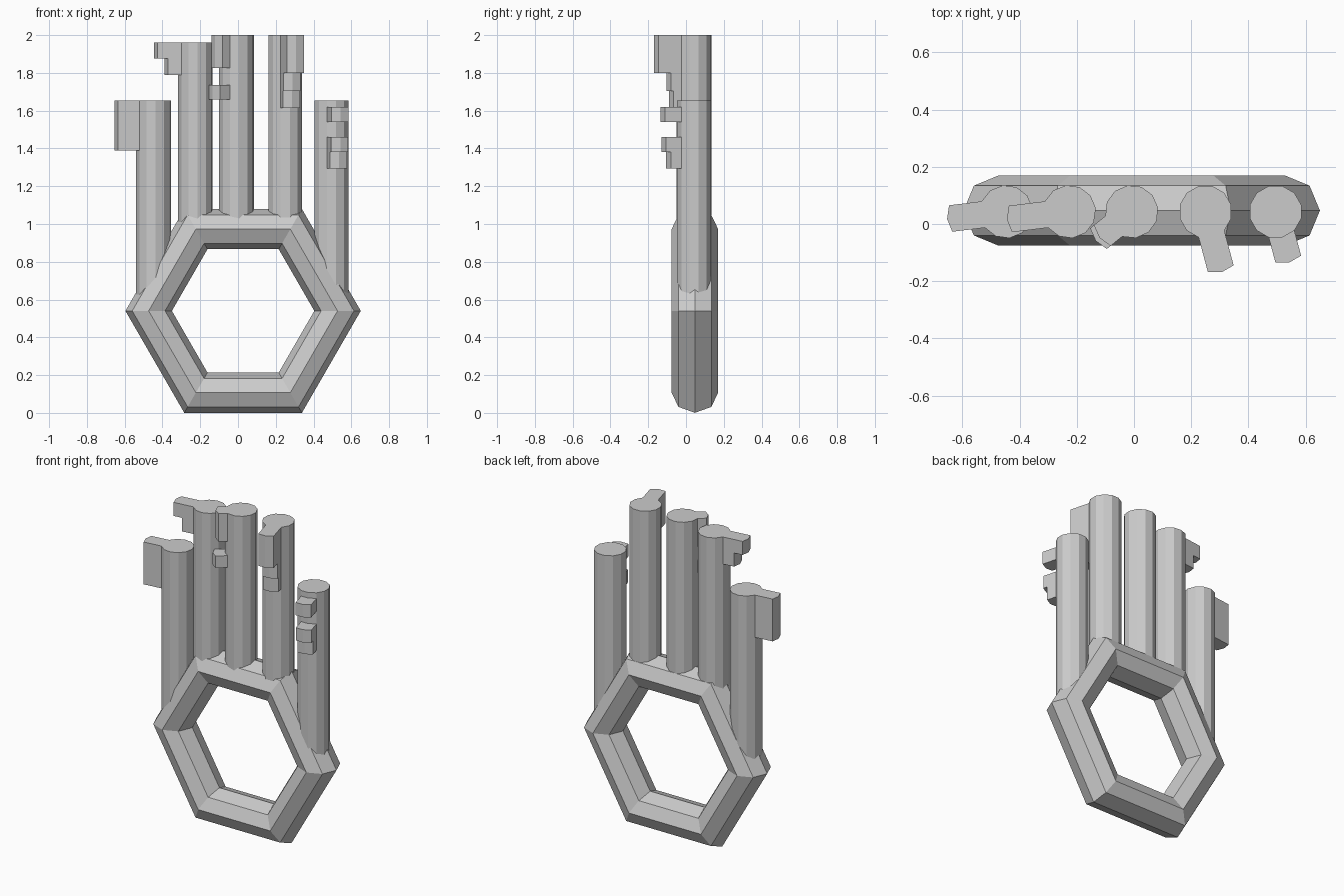
import bpy, bmesh
from math import cos, sin, pi, radians

if "Cube" in bpy.data.objects:
    bpy.data.objects.remove(bpy.data.objects["Cube"])

R, SIDES, Y = 0.093, 12, 0.043   # shaft radius, sides, depth position

# Six-sided ring with octagonal section, standing upright
bpy.ops.mesh.primitive_torus_add(major_segments=6, minor_segments=8,
                                 major_radius=0.5, minor_radius=0.123,
                                 location=(0.027, 0.047, 0.54),
                                 rotation=(pi / 2, 0, 0))
bpy.context.object.name = "key_ring"


def make_key(name, x, bottom, top, angle, teeth):
    """12-sided shaft; each tooth (z0, z1, reach) pushes two side faces outward."""
    bm = bmesh.new()
    a0 = radians(angle)

    def pt(k, z, push=0.0):
        a = a0 + k * 2 * pi / SIDES
        return bm.verts.new((R * cos(a) + push * cos(a0),
                             R * sin(a) + push * sin(a0), z))

    # horizontal bands along the shaft
    levels = sorted({bottom, top} | {z for t in teeth for z in t[:2]})
    bands = []
    for z0, z1 in zip(levels, levels[1:]):
        push = max([t[2] - R for t in teeth if t[0] <= z0 and t[1] >= z1], default=0)
        bands.append((z0, z1, push))
        for k in range(-1, SIDES - 1):
            p = push if k < 1 else 0
            bm.faces.new((pt(k, z0, p), pt(k + 1, z0, p), pt(k + 1, z1, p), pt(k, z1, p)))
        if push:  # tooth flanks
            for k in (-1, 1):
                bm.faces.new((pt(k, z0), pt(k, z0, push), pt(k, z1, push), pt(k, z1)))

    # ledges where the reach changes
    pushes = [0] + [b[2] for b in bands] + [0]
    for z, lo, hi in zip(levels, pushes, pushes[1:]):
        if lo != hi:
            for k in (-1, 0):
                bm.faces.new((pt(k, z, lo), pt(k + 1, z, lo), pt(k + 1, z, hi), pt(k, z, hi)))

    # end caps
    for z in (bottom, top):
        bm.faces.new([pt(k, z) for k in range(SIDES)])
    bmesh.ops.remove_doubles(bm, verts=bm.verts, dist=1e-5)
    bmesh.ops.recalc_face_normals(bm, faces=bm.faces)
    me = bpy.data.meshes.new(name)
    bm.to_mesh(me)
    bm.free()
    ob = bpy.data.objects.new(name, me)
    ob.location = (x, Y, 0)
    bpy.context.collection.objects.link(ob)


# Five keys fanned across the ring, left to right
make_key("key_outer_left", -0.447, 0.6, 1.655, 187, [(1.39, 1.655, 0.208)])
make_key("key_inner_left", -0.226, 0.96, 1.96, 187,
         [(1.79, 1.875, 0.165), (1.875, 1.96, 0.22)])
make_key("key_middle", -0.008, 0.96, 2.0, 219,
         [(1.66, 1.735, 0.162), (1.825, 2.0, 0.145)])
make_key("key_inner_right", 0.25, 0.96, 2.0, -75,
         [(1.615, 1.705, 0.138), (1.705, 1.8, 0.152), (1.8, 2.0, 0.219)])
make_key("key_outer_right", 0.495, 0.6, 1.655, -75,
         [(1.295, 1.38, 0.153), (1.38, 1.46, 0.18), (1.54, 1.62, 0.184)])
